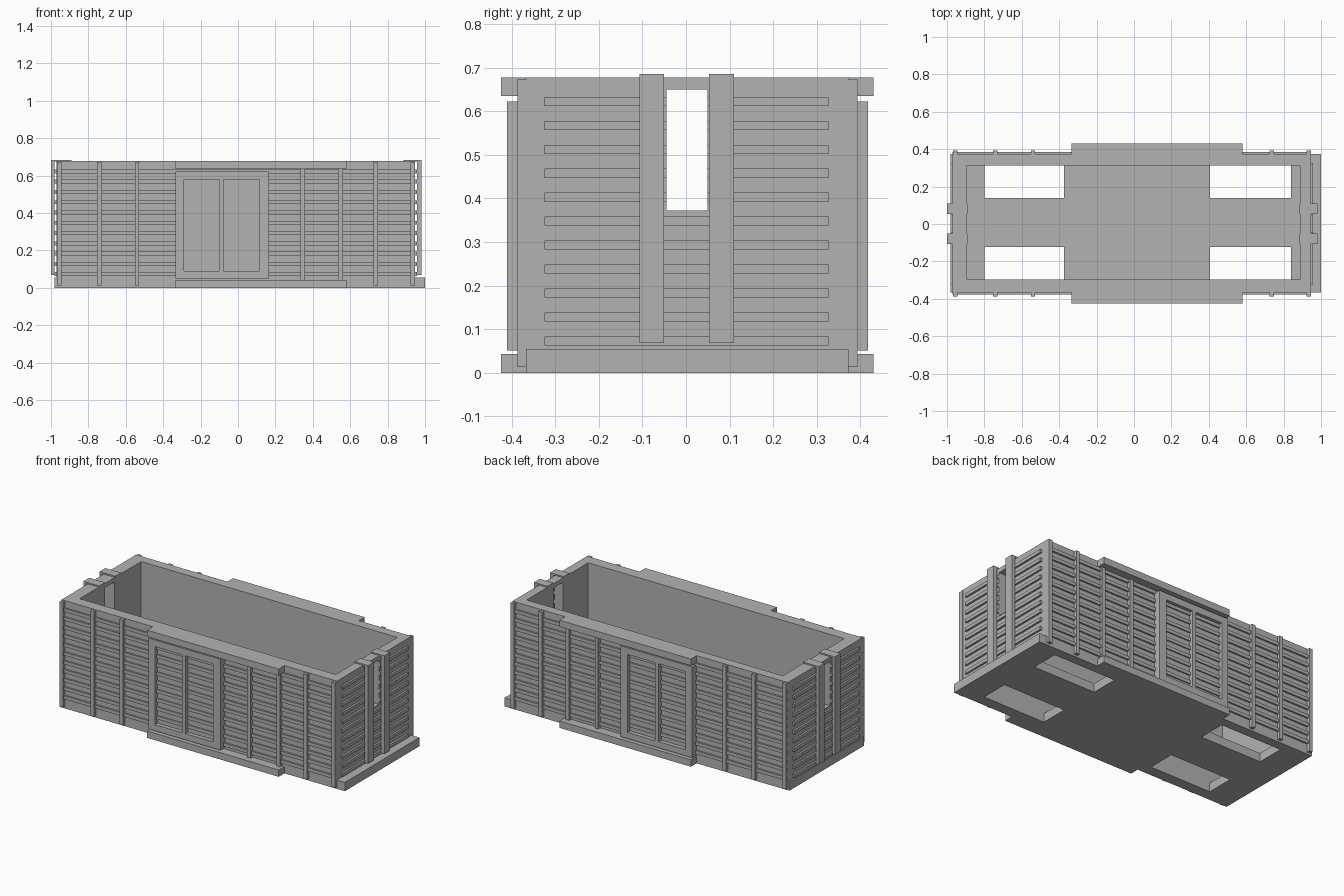
import bpy, bmesh

default = bpy.data.objects.get("Cube")
if default:
    bpy.data.objects.remove(default, do_unlink=True)

grey = bpy.data.materials.new("plain grey")
grey.use_nodes = True
GREY = (0.45, 0.45, 0.45, 1)
grey.diffuse_color = GREY
grey.node_tree.nodes["Principled BSDF"].inputs["Base Color"].default_value = GREY


def add_boxes(name, boxes):
    """One object made of boxes, each given as x, y and z ranges."""
    bm = bmesh.new()
    for ranges in boxes:
        cube = bmesh.ops.create_cube(bm, size=1)["verts"]
        for v in cube:
            for axis, (lo, hi) in enumerate(ranges):
                v.co[axis] = hi if v.co[axis] > 0 else lo
    mesh = bpy.data.meshes.new(name)
    bm.to_mesh(mesh)
    bm.free()
    mesh.materials.append(grey)
    obj = bpy.data.objects.new(name, mesh)
    bpy.context.collection.objects.link(obj)
    return obj


def cut(target, boxes):
    """Subtract hidden boxes from a part."""
    cutter = add_boxes(target.name + "_cutter", boxes)
    cutter.hide_render = True
    cutter.hide_viewport = True
    mod = target.modifiers.new("cut", "BOOLEAN")
    mod.operation = "DIFFERENCE"
    mod.solver = "EXACT"
    mod.object = cutter


# Main dimensions
MID = 0.003
BACK, FRONT = MID + 0.37, MID - 0.37
X0, X1 = -0.97, 0.945
FLOOR, TOP = 0.055, 0.677
DOORWAY = (MID - 0.048, MID + 0.046)
SLATS = [0.063 + 0.0549 * i for i in range(11)]
SLAT_H = 0.021


def side(sign, near, far):
    """y range measured outward from the centre line on one side."""
    return tuple(sorted((MID + sign * near, MID + sign * far)))


# Floor slab with four wheel openings
floor = add_boxes("floor", [((-0.98, 1.0), (FRONT, BACK), (0, FLOOR))])
cut(floor, [(xr, yr, (-0.1, 0.2))
            for xr in ((-0.80, -0.374), (0.406, 0.84))
            for yr in ((0.139, 0.314), (-0.297, -0.122))])

# Long walls and end walls; each end wall leaves a doorway
add_boxes("side_walls", [((X0, X1), yr, (FLOOR, TOP))
                         for yr in ((FRONT, -0.297), (0.314, BACK))])
ends = []
for xr in ((X0, -0.893), (0.888, X1)):
    ends.append((xr, (-0.297, DOORWAY[0]), (FLOOR, TOP)))
    ends.append((xr, (DOORWAY[1], 0.314), (FLOOR, TOP)))
    ends.append((xr, DOORWAY, (FLOOR, 0.372)))
    ends.append((xr, DOORWAY, (0.65, TOP)))
add_boxes("end_walls", ends)

# Raised slats and hooked door posts on both ends
slats, posts = [], []
for wall, out, inner in ((X0, -1, -0.89), (X1, 1, 0.886)):
    xr = tuple(sorted((wall, wall + out * 0.012)))
    for z in SLATS:
        spans = [(-0.324, 0.327)]
        if z > 0.36:
            spans = [(-0.324, DOORWAY[0]), (DOORWAY[1], 0.327)]
        slats += [(xr, yr, (z, z + SLAT_H)) for yr in spans]
    tip = -1.0 if out < 0 else 0.98
    for yr in ((-0.107, -0.05), (0.053, 0.11)):
        posts.append((tuple(sorted((wall + out * 0.011, tip))), yr, (0.069, 0.685)))
        posts.append((tuple(sorted((inner, tip))), yr, (TOP - 0.002, 0.685)))
add_boxes("end_slats", slats)
add_boxes("end_posts", posts)

# Long sides: slats, ribs, rails and sliding doors, repeated front and back
RIBS = (-0.957, -0.742, -0.54, 0.347, 0.55, 0.737, 0.934)
for label, s in (("front", -1), ("back", 1)):
    add_boxes(label + "_slats", [((X0, X1), side(s, 0.365, 0.381), (z, z + SLAT_H))
                                 for z in SLATS])
    add_boxes(label + "_ribs", [((x - 0.012, x + 0.012), side(s, 0.36, 0.39), (0.013, 0.673))
                                for x in RIBS])
    add_boxes(label + "_rails", [((-0.335, 0.58), side(s, 0.36, 0.427), zr)
                                 for zr in ((0, 0.043), (0.635, TOP))])

    # Door frame with two recessed slatted panels
    panels = ((-0.29, -0.102), (-0.077, 0.115))
    door = add_boxes(label + "_door", [((-0.335, 0.165), side(s, 0.365, 0.414), (0.051, 0.622))])
    cut(door, [(xr, side(s, 0.388, 0.5), (0.09, 0.58)) for xr in panels])
    add_boxes(label + "_door_slats", [(xr, side(s, 0.38, 0.396), (z, z + SLAT_H))
                                      for xr in panels for z in SLATS[1:-1]])
